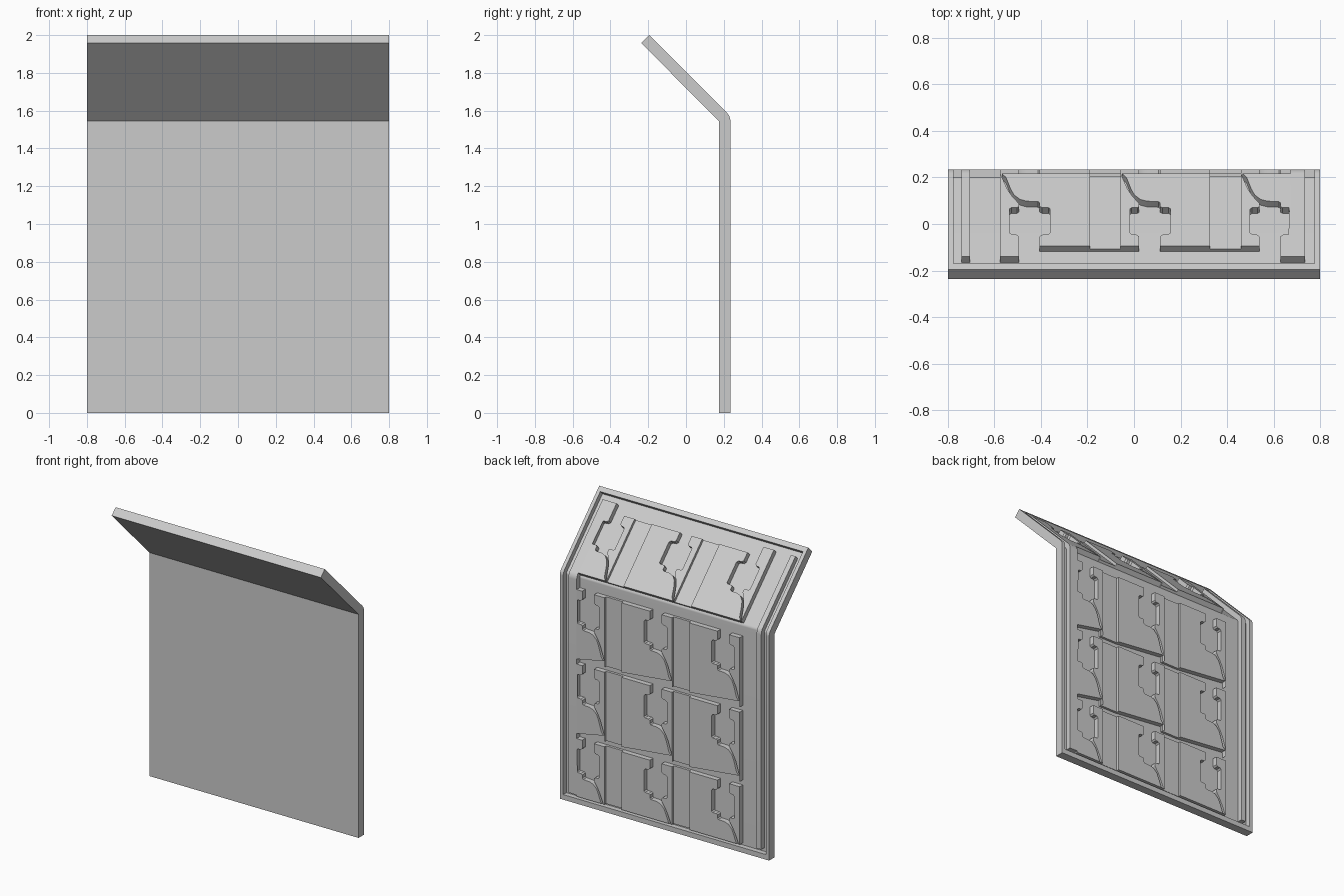
import bpy, bmesh, math
from mathutils import Vector

cube = bpy.data.objects.get("Cube")
if cube:
    bpy.data.objects.remove(cube, do_unlink=True)

grey = bpy.data.materials.new("plain grey")
grey.use_nodes = True
colour = (0.6, 0.6, 0.6, 1)
grey.diffuse_color = colour
grey.node_tree.nodes["Principled BSDF"].inputs["Base Color"].default_value = colour

# The panel is laid out flat (x, run along the panel, height) and then folded.
FRONT, BEND, THICK, FLOOR, SCOOP = 0.175, 1.545, 0.06, 0.025, 0.042
TURN = math.radians(45)
ARC = THICK * TURN
LENGTH = BEND + ARC + 0.583
STEPS = 6


def fold(co):
    x, v, h = co
    a = min(max((v - BEND) / THICK, 0), TURN)
    y, z = FRONT + h * math.cos(a), min(v, BEND) + h * math.sin(a)
    rest = max(v - BEND - ARC, 0)
    return Vector((x, y - rest * math.sin(TURN), z + rest * math.cos(TURN)))


def part(name, outlines, low, high):
    """Extrude flat outlines from low to high, cut them at the bend and fold them."""
    bm = bmesh.new()
    for pts in outlines:
        face = bm.faces.new([bm.verts.new((x, v, low)) for x, v in pts])
        new = bmesh.ops.extrude_face_region(bm, geom=[face])["geom"]
        for vert in new:
            if isinstance(vert, bmesh.types.BMVert):
                vert.co.z = high
    for i in range(STEPS + 1):
        bmesh.ops.bisect_plane(bm, geom=bm.verts[:] + bm.edges[:] + bm.faces[:],
                               plane_co=(0, BEND + ARC * i / STEPS, 0), plane_no=(0, 1, 0))
    for vert in bm.verts:
        vert.co = fold(vert.co)
    bmesh.ops.remove_doubles(bm, verts=bm.verts[:], dist=0.0002)
    bmesh.ops.dissolve_degenerate(bm, edges=bm.edges[:], dist=0.0002)
    bmesh.ops.recalc_face_normals(bm, faces=bm.faces[:])
    mesh = bpy.data.meshes.new(name)
    bm.to_mesh(mesh)
    bm.free()
    mesh.materials.append(grey)
    obj = bpy.data.objects.new(name, mesh)
    bpy.context.collection.objects.link(obj)
    bpy.ops.object.select_all(action="DESELECT")
    obj.select_set(True)
    bpy.context.view_layer.objects.active = obj
    bpy.ops.object.shade_smooth_by_angle(angle=math.radians(30))
    return obj


def box(x0, x1, v0, v1):
    return [(x0, v0), (x1, v0), (x1, v1), (x0, v1)]


# Folded sheet with a raised rim around its back
W, RIM, EDGE = 0.8, 0.025, 0.035
part("panel_sheet", [box(-W, W, 0, LENGTH)], 0, FLOOR)
part("back_rim", [box(-W, RIM - W, 0, LENGTH), box(W - RIM, W, 0, LENGTH),
                  box(RIM - W, W - RIM, 0, EDGE),
                  box(RIM - W, W - RIM, LENGTH - EDGE, LENGTH)], FLOOR, THICK)

# Long rib on one side and long spine on the other
TOP, BOTTOM = LENGTH - 0.078, 0.06
part("side_rib", [box(-0.74, -0.705, BOTTOM, TOP)], FLOOR, THICK)
part("side_spine", [box(0.672, 0.735, BOTTOM, TOP)], FLOOR, THICK)

# Edge profiles as (x, distance below the top of the row)
PLATE_EDGE = [(-0.405, 0), (-0.405, 0.058), (-0.395, 0.068), (-0.37, 0.07), (-0.36, 0.08),
              (-0.36, 0.225), (-0.368, 0.233), (-0.395, 0.233), (-0.405, 0.24),
              (-0.405, 0.262), (-0.412, 0.27), (-0.46, 0.272), (-0.49, 0.283),
              (-0.515, 0.31), (-0.53, 0.346), (-0.55, 0.417), (-0.568, 0.44)]
STRIP_EDGE = [(-0.495, 0), (-0.495, 0.058), (-0.505, 0.068), (-0.525, 0.07), (-0.535, 0.08),
              (-0.535, 0.225), (-0.527, 0.233), (-0.503, 0.233), (-0.495, 0.24),
              (-0.495, 0.258), (-0.525, 0.305), (-0.545, 0.346), (-0.567, 0.417),
              (-0.574, 0.44)]
PITCH = 0.517

# Rows of interlocking raised pieces: (top, length)
rows = [(0.45, 0.40), (0.965, 0.48), (1.48, 0.48), (2.033, 0.44)]
plates, strips, scoops = [], [], []
for top, length in rows:
    upper = top > BEND
    low = top - length

    def place(profile, shift, lift):
        pts = []
        for i, (x, d) in enumerate(profile):
            p = (x + shift, max(top - d, low) + (lift if i == 0 else 0))
            if not pts or (Vector(p) - Vector(pts[-1])).length > 0.001:
                pts.append(p)
        return pts

    for col in range(3):
        shift = col * PITCH
        # the outer columns run closer to the rim at the top
        plate_lift = TOP - top if upper and col == 2 else 0
        strip_lift = TOP - top if upper and col == 0 else 0
        right = 0.672 if col == 2 else shift - 0.19
        plates.append(place(PLATE_EDGE, shift, plate_lift)
                      + [(right, low), (right, top + plate_lift)])
        strips.append(place(STRIP_EDGE, shift, strip_lift)
                      + [(shift - 0.575, low), (shift - 0.575, top + strip_lift)])
        if col < 2:
            scoops.append(box(shift - 0.19, shift - 0.055, low, top))

part("raised_plates", plates, FLOOR, THICK)
part("hooked_strips", strips, FLOOR, THICK)
part("sunken_slabs", scoops, FLOOR, SCOOP)
